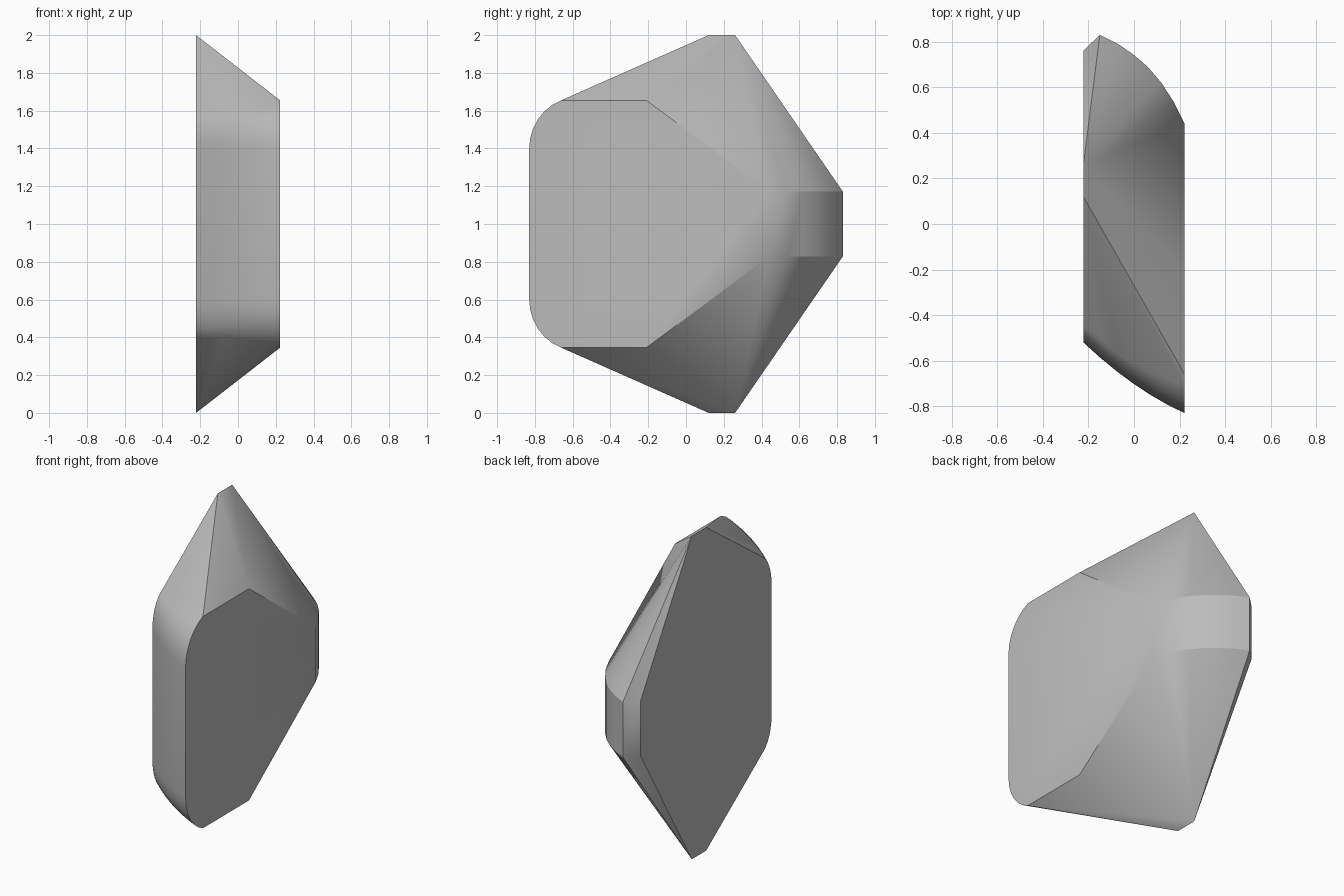
import bpy
import bmesh
import math

cube = bpy.data.objects.get("Cube")
if cube:
    bpy.data.objects.remove(cube, do_unlink=True)

HALF = 0.222      # half thickness of the slab
MID = 1.0         # height of the mirror plane


def corner(x, wall, end, steps=6):
    """Quarter-ellipse from the front wall to the end of the rounded corner."""
    (y0, z0), (y1, z1) = wall, end
    for i in range(steps + 1):
        a = i / steps * math.radians(70)
        k = (1 - math.cos(a)) / (1 - math.cos(math.radians(70)))
        s = math.sin(a) / math.sin(math.radians(70))
        yield (x, y0 + (y1 - y0) * k, z0 + (z1 - z0) * s)


# Upper half of the stone: front wall, curved in plan, with rounded corners
upper = []
for i in range(7):
    t = i / 6
    x = -HALF + 2 * HALF * t
    bulge = 0.11 * t * (1 - t)
    wall = (-0.52 - 0.31 * t - bulge, 1.4)
    end = (-0.44 - 0.22 * t - bulge, 1.60 + 0.055 * t)
    upper += corner(x, wall, end)

# Rear wall, an arc in plan ending in a small bevel
upper.append((-HALF, 0.76, 1.172))
rear = [(-0.15, 0.83), (-0.07, 0.79), (0.0, 0.742), (0.06, 0.69),
        (0.12, 0.62), (0.175, 0.535), (HALF, 0.44)]
upper += [(x, y, 1.172) for x, y in rear]

# Peak ridge and shoulder of the flat face
upper += [(-HALF, 0.12, 2.0), (-HALF, 0.26, 2.0), (HALF, -0.21, 1.655)]

# Mirror in height and wrap in a convex skin
bm = bmesh.new()
for x, y, z in upper:
    bm.verts.new((x, y, z))
    bm.verts.new((x, y, 2 * MID - z))
hull = bmesh.ops.convex_hull(bm, input=bm.verts)
loose = {g for g in hull["geom_interior"] + hull["geom_unused"]
         if isinstance(g, bmesh.types.BMVert) and not g.link_faces}
bmesh.ops.delete(bm, geom=list(loose), context="VERTS")
bmesh.ops.dissolve_limit(bm, angle_limit=math.radians(0.5),
                         verts=bm.verts, edges=bm.edges)
bmesh.ops.recalc_face_normals(bm, faces=bm.faces)
mesh = bpy.data.meshes.new("faceted_stone")
bm.to_mesh(mesh)
bm.free()

stone = bpy.data.objects.new("faceted_stone", mesh)
bpy.context.collection.objects.link(stone)

# Plain grey stone
grey = bpy.data.materials.new("stone_grey")
grey.use_nodes = True
colour = (0.5, 0.5, 0.5, 1.0)
grey.diffuse_color = colour
grey.node_tree.nodes["Principled BSDF"].inputs["Base Color"].default_value = colour
mesh.materials.append(grey)

bpy.ops.object.select_all(action="DESELECT")
stone.select_set(True)
bpy.context.view_layer.objects.active = stone
bpy.ops.object.shade_smooth_by_angle(angle=math.radians(30))
